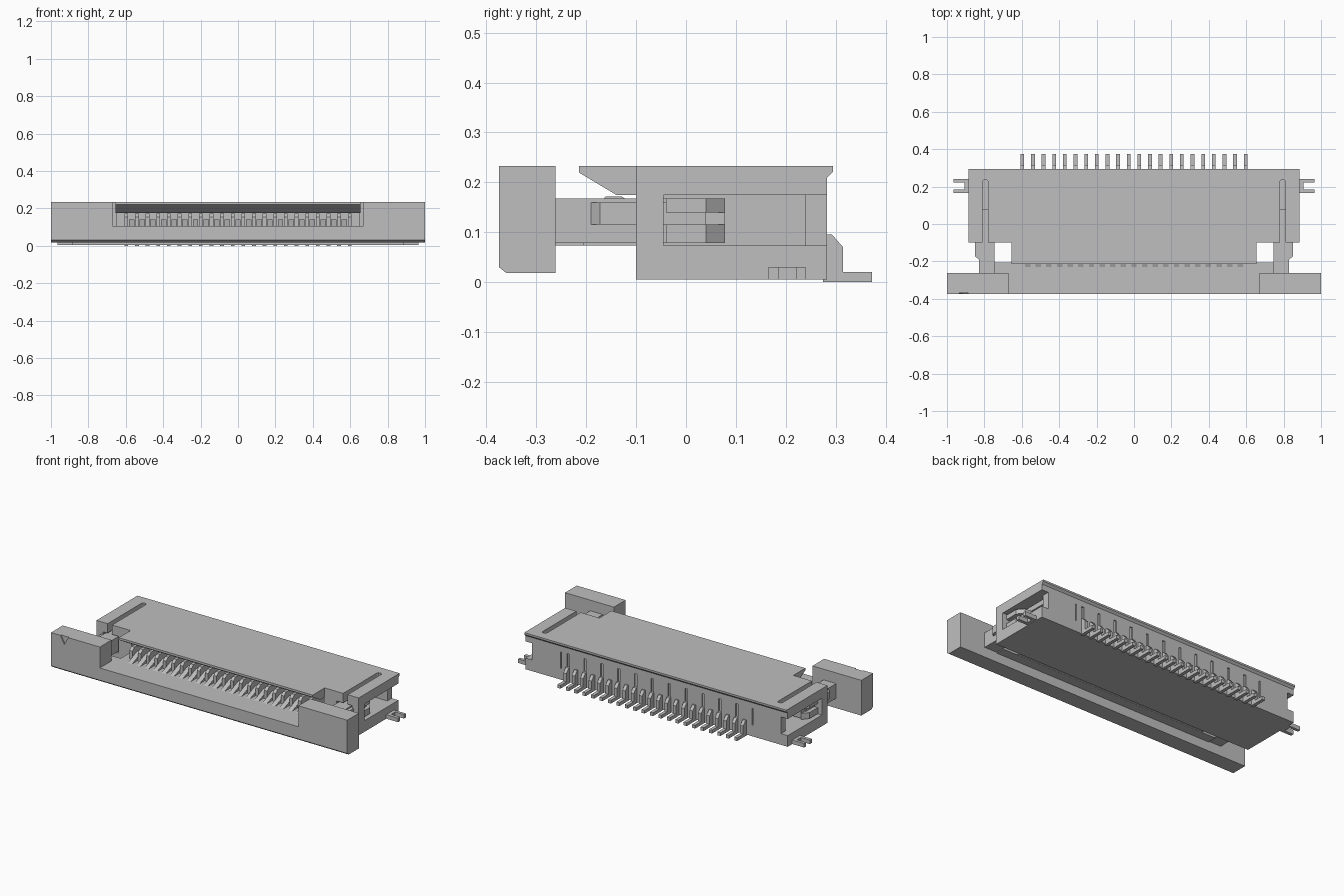
import bpy, bmesh, math

cube = bpy.data.objects.get("Cube")
if cube:
    bpy.data.objects.remove(cube, do_unlink=True)

grey = bpy.data.materials.new("light grey plastic")
grey.use_nodes = True
colour = (0.52, 0.52, 0.52, 1)
grey.diffuse_color = colour
grey.node_tree.nodes["Principled BSDF"].inputs["Base Color"].default_value = colour


def prism(name, axis, profile, spans):
    """Extrude a 2D profile along an axis, once for each (start, end) span.
    Profiles are (y, z) for x, (x, z) for y and (x, y) for z."""
    place = {"x": lambda a, b, t: (t, a, b),
             "y": lambda a, b, t: (a, t, b),
             "z": lambda a, b, t: (a, b, t)}[axis]
    bm = bmesh.new()
    for lo, hi in spans:
        rings = [[bm.verts.new(place(a, b, t)) for a, b in profile] for t in (lo, hi)]
        bm.faces.new(rings[0])
        bm.faces.new(rings[1])
        n = len(profile)
        for i in range(n):
            j = (i + 1) % n
            bm.faces.new((rings[0][i], rings[0][j], rings[1][j], rings[1][i]))
    bmesh.ops.recalc_face_normals(bm, faces=bm.faces)
    mesh = bpy.data.meshes.new(name)
    bm.to_mesh(mesh)
    bm.free()
    mesh.materials.append(grey)
    obj = bpy.data.objects.new(name, mesh)
    bpy.context.collection.objects.link(obj)
    return obj


def rect(a0, a1, b0, b1):
    return [(a0, b0), (a1, b0), (a1, b1), (a0, b1)]


def both(lo, hi):
    """The same span on the left and the right."""
    return [(lo, hi), (-hi, -lo)]


PINS = 22
PITCH = 1.194 / (PINS - 1)
pin_x = [-0.597 + i * PITCH for i in range(PINS)]

# --- Housing: floor, roof with two slits, lip and walls ---
prism("housing_floor", "x", rect(-0.10, 0.283, 0.005, 0.073), [(-0.885, 0.885)])

slit = [(0.81, -0.10), (0.81, 0.225)]
slit += [(0.795 + 0.015 * math.cos(a), 0.225 + 0.012 * math.sin(a))
         for a in (math.pi / 4, math.pi / 2, 3 * math.pi / 4)]
slit += [(0.78, 0.225), (0.78, -0.10)]
right_half = [(0.885, 0.283), (0.885, -0.10)] + slit
outline = right_half + [(-x, y) for x, y in reversed(right_half)]
prism("housing_roof", "z", outline, [(0.175, 0.233)])
prism("roof_rear_edge", "x",
      [(0.283, 0.21), (0.295, 0.222), (0.295, 0.233), (0.283, 0.233)], [(-0.885, 0.885)])
prism("roof_front_lip", "x",
      [(-0.10, 0.175), (-0.14, 0.175), (-0.215, 0.22), (-0.215, 0.233), (-0.10, 0.233)],
      [(-0.655, 0.655)])
prism("housing_inner_walls", "x", rect(-0.10, 0.283, 0.073, 0.175), both(0.65, 0.735))
prism("housing_corner_posts", "x", rect(-0.10, -0.045, 0.073, 0.175), both(0.84, 0.885))
prism("housing_rear_corners", "x", rect(0.24, 0.283, 0.073, 0.175), both(0.735, 0.84))
prism("housing_core", "x", rect(0.12, 0.275, 0.073, 0.175), [(-0.65, 0.65)])
# Rear wall panels leave narrow grooves between them
edges = [-0.65] + pin_x[1::2] + [0.65]
prism("rear_wall_panels", "x", rect(0.275, 0.283, 0.073, 0.175),
      [(a + 0.008, b - 0.008) for a, b in zip(edges, edges[1:])])

# --- Slider: front bar, tongue, arms ---
ends = prism("slider_end_blocks", "x",
             [(-0.375, 0.03), (-0.36, 0.018), (-0.262, 0.018), (-0.262, 0.233), (-0.375, 0.233)],
             both(0.67, 1.0))
prism("slider_middle_bar", "x",
      [(-0.375, 0.03), (-0.36, 0.018), (-0.262, 0.018), (-0.262, 0.105), (-0.375, 0.105)],
      [(-0.67, 0.67)])
prism("slider_tongue_root", "x", rect(-0.262, -0.205, 0.073, 0.105), [(-0.745, 0.745)])
prism("slider_tongue", "x", rect(-0.205, 0.12, 0.0735, 0.105), [(-0.648, 0.648)])
prism("slider_arms", "x",
      [(-0.262, 0.078), (0.04, 0.078), (0.078, 0.086), (0.078, 0.168), (-0.262, 0.168)],
      both(0.745, 0.83))

# Ribs and hooks on the outside of the arms
for side, word in ((1, "left"), (-1, "right")):
    prism(word + "_arm_rib", "z",
          [(side * x, y) for x, y in
           [(0.83, -0.19), (0.85, -0.172), (0.85, -0.10), (0.838, -0.095), (0.838, 0.04), (0.83, 0.04)]],
          [(0.115, 0.16)])
    prism(word + "_arm_hook", "z",
          [(side * x, y) for x, y in [(0.83, -0.04), (0.862, -0.04), (0.862, 0.04), (0.83, 0.078)]],
          [(0.14, 0.168), (0.078, 0.115)])
    # Solder tab with two prongs
    tab = [(0.80, 0.165), (0.965, 0.165), (0.965, 0.185), (0.905, 0.185),
           (0.905, 0.222), (0.965, 0.222), (0.965, 0.24), (0.80, 0.24)]
    prism(word + "_solder_tab", "z", [(side * x, y) for x, y in tab], [(0.0055, 0.03)])

# Engraved first-pin mark on the front of one end block
cutter = prism("mark_cutter", "y", [(-0.94, 0.24), (-0.88, 0.24), (-0.91, 0.185)], [(-0.39, -0.368)])
cutter.hide_render = True
cut = ends.modifiers.new("mark", "BOOLEAN")
cut.operation = "DIFFERENCE"
cut.object = cutter
bpy.context.view_layer.objects.active = ends
bpy.ops.object.modifier_apply(modifier="mark")
bpy.data.objects.remove(cutter, do_unlink=True)

# --- Contacts: comb teeth, inner beams and rear leads ---
prism("comb_teeth", "x",
      [(-0.23, 0.10), (0.12, 0.10), (0.12, 0.14), (-0.14, 0.14), (-0.23, 0.105)],
      [(x + 0.014, x + PITCH - 0.014) for x in pin_x[:-1]])
prism("contact_beams", "x",
      [(-0.18, 0.10), (0.12, 0.10), (0.12, 0.155), (-0.10, 0.155), (-0.13, 0.172),
       (-0.16, 0.172), (-0.18, 0.155)],
      [(x - 0.01, x + 0.01) for x in pin_x])
prism("rear_leads", "x",
      [(0.275, 0), (0.373, 0), (0.373, 0.02), (0.315, 0.02), (0.315, 0.07),
       (0.293, 0.095), (0.275, 0.095)],
      [(x - 0.01, x + 0.01) for x in pin_x])
